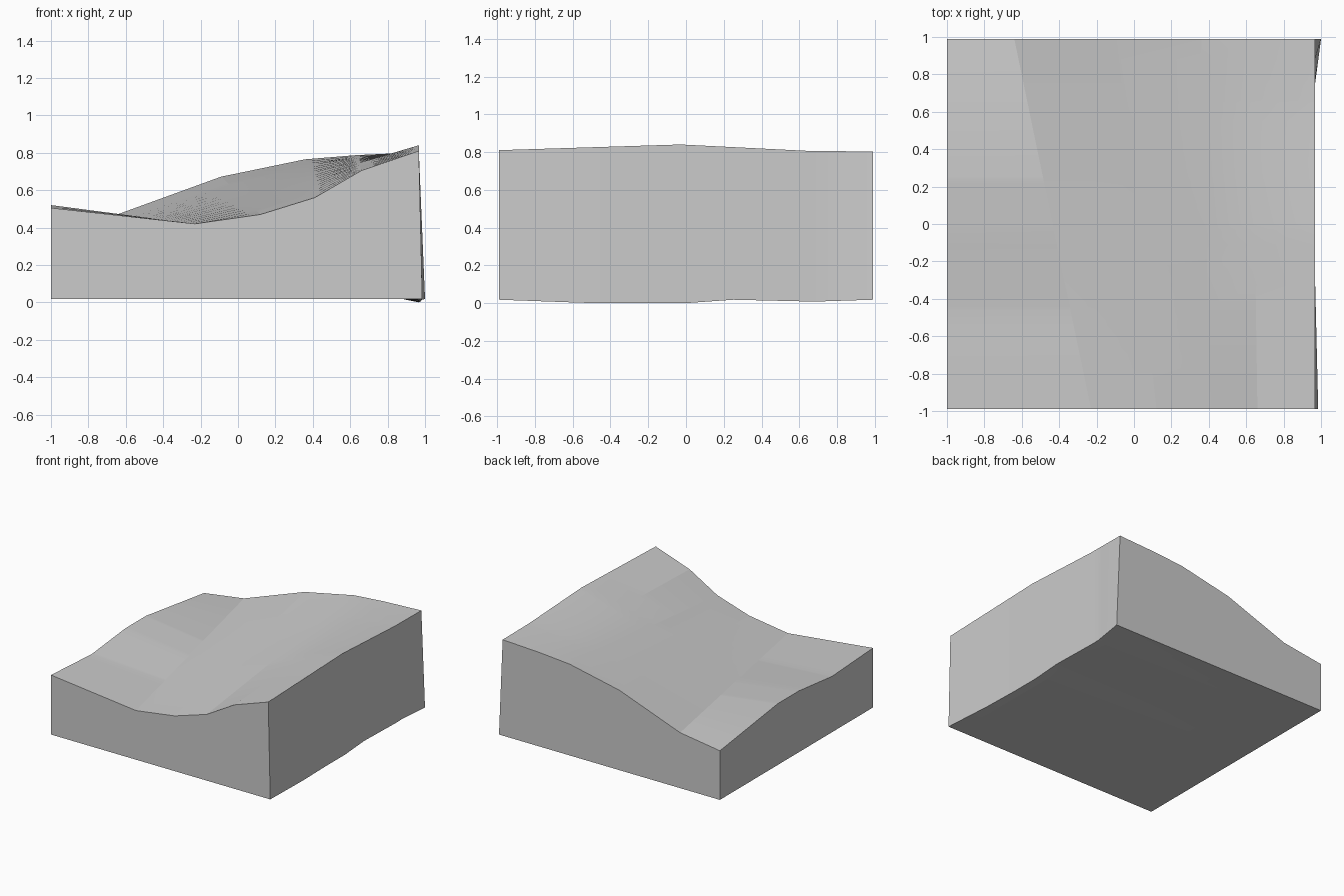
import bpy, bmesh

if "Cube" in bpy.data.objects:
    bpy.data.objects.remove(bpy.data.objects["Cube"])

# Profiles of the top surface: (x, z) along the front and back edges
FRONT = [(-1, .505), (-.23, .42), (.12, .47), (.41, .56), (.66, .705), (.967, .81)]
BACK = [(-1, .42), (-.64, .472), (-.09, .672), (.36, .765), (.63, .787), (.967, .803)]
# Side edges as (y, z)
LEFT = [(-.99, .505), (-.46, .475), (-.03, .52), (.24, .52), (.99, .42)]
RIGHT = [(-.99, .81), (-.03, .84), (.65, .806), (.99, .803)]
# Slightly wavy lower right edge: (y, z) and (y, x)
LOW_Z = [(-.99, .018), (-.55, .002), (0, .0), (.25, .018), (.68, .008), (.99, .018)]
LOW_X = [(-.99, .985), (-.25, .967), (.74, .967), (.99, 1.0)]


def lerp(pts, v):
    for (a, fa), (b, fb) in zip(pts, pts[1:]):
        if v <= b + 1e-6:
            return fa + (fb - fa) * (v - a) / (b - a)
    return pts[-1][1]


def section(y):
    """Closed cross-section of the block at depth y."""
    t = (y + .99) / 1.98
    top = [[f[0] + (b[0] - f[0]) * t, f[1] + (b[1] - f[1]) * t]
           for f, b in zip(FRONT, BACK)]
    top[0][1] = lerp(LEFT, y)
    top[-1][1] = lerp(RIGHT, y)
    base = [(lerp(LOW_X, y), lerp(LOW_Z, y)), (.88, .018), (-1, .018)]
    return [(x, y, z) for x, z in top + base]


# Terrain block: sections lofted from front to back
rows = {-.99 + 1.98 * i / 18 for i in range(19)}
rows |= {p[0] for p in LEFT + RIGHT + LOW_Z + LOW_X}
rows = sorted({round(y, 3) for y in rows})
bm = bmesh.new()
rings = [[bm.verts.new(c) for c in section(y)] for y in rows]
for r0, r1 in zip(rings, rings[1:]):
    n = len(r0)
    for i in range(n):
        j = (i + 1) % n
        bm.faces.new((r0[i], r0[j], r1[j], r1[i]))
bm.faces.new(rings[0])
bm.faces.new(rings[-1])
bmesh.ops.recalc_face_normals(bm, faces=bm.faces[:])
mesh = bpy.data.meshes.new("terrain_block")
bm.to_mesh(mesh)
bm.free()
block = bpy.data.objects.new("terrain_block", mesh)
bpy.context.collection.objects.link(block)

# Soft shading along each ruled strip, creases kept
bpy.context.view_layer.objects.active = block
block.select_set(True)
bpy.ops.object.shade_smooth_by_angle(angle=.1)
